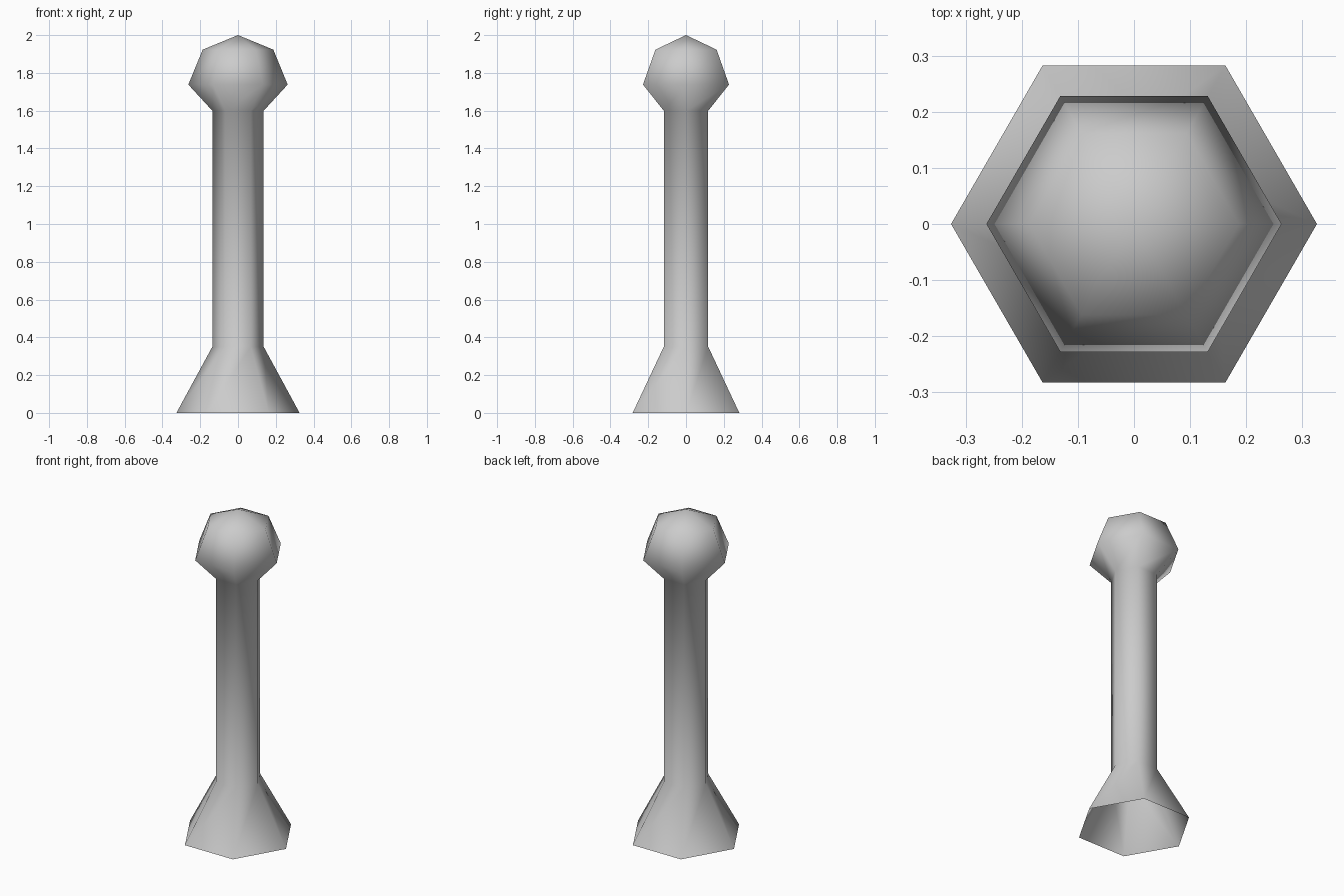
import bpy
import bmesh
from math import cos, sin, tau

if "Cube" in bpy.data.objects:
    bpy.data.objects.remove(bpy.data.objects["Cube"])

SIDES = 6
# (radius, height): flared open foot, straight shaft, faceted knob
PROFILE = [(0.326, 0.0), (0.136, 0.35), (0.136, 1.6), (0.263, 1.738), (0.187, 1.923)]
TIP = 2.0


def lathe(name, profile, tip, sides):
    bm = bmesh.new()
    rings = [[bm.verts.new((r * cos(tau * i / sides), r * sin(tau * i / sides), z))
              for i in range(sides)] for r, z in profile]
    apex = bm.verts.new((0, 0, tip))
    for i in range(sides):
        j = (i + 1) % sides
        for low, high in zip(rings, rings[1:]):
            bm.faces.new((low[i], low[j], high[j], high[i]))
        bm.faces.new((rings[-1][i], rings[-1][j], apex))
    # Smooth shading over the low-poly hexagonal form
    for face in bm.faces:
        face.smooth = True
    mesh = bpy.data.meshes.new(name)
    bm.to_mesh(mesh)
    bm.free()
    obj = bpy.data.objects.new(name, mesh)
    bpy.context.collection.objects.link(obj)
    return obj


# One continuous post with a hollow foot
lathe("knobbed_post", PROFILE, TIP, SIDES)
